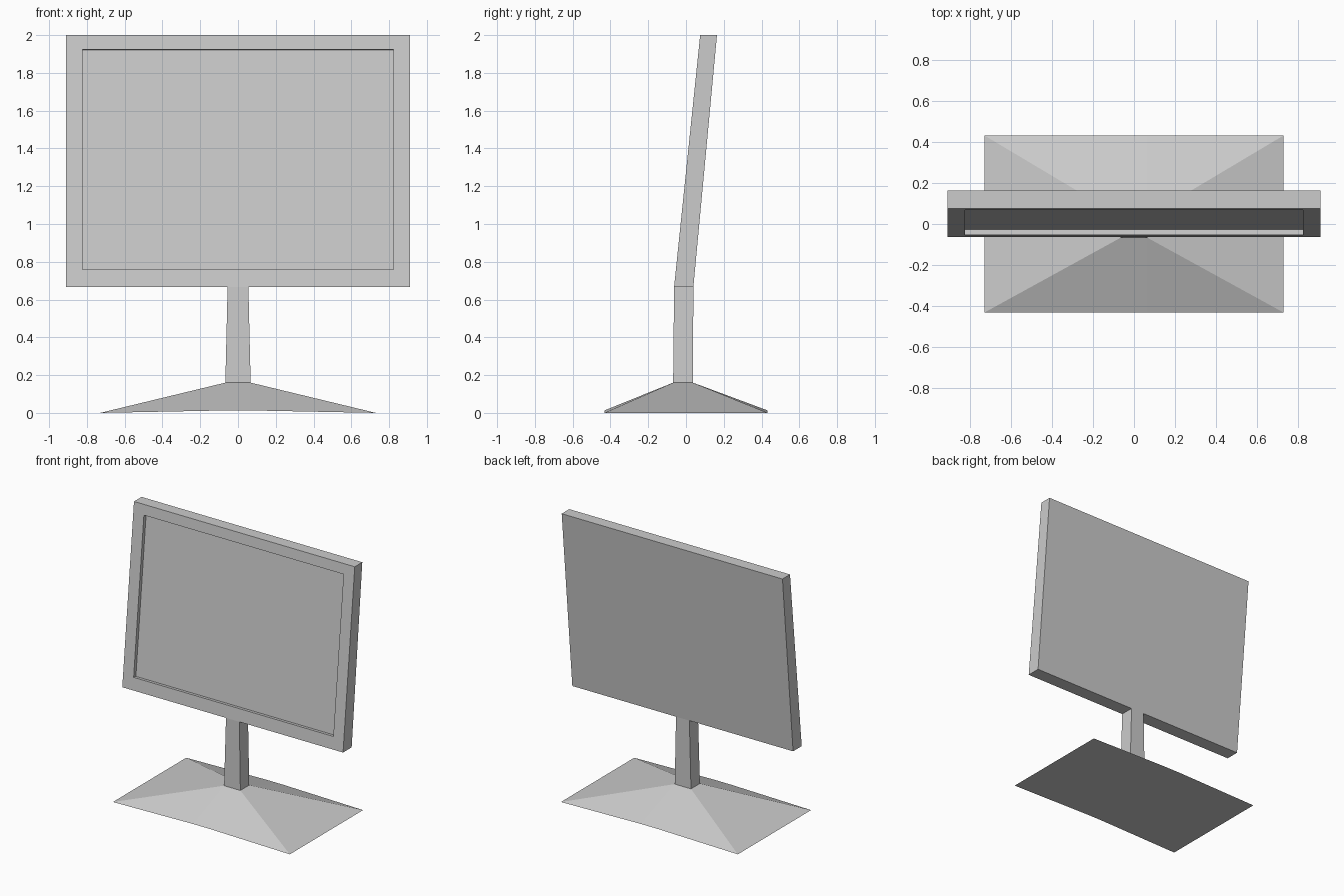
import bpy, bmesh
from mathutils import Vector

if "Cube" in bpy.data.objects:
    bpy.data.objects.remove(bpy.data.objects["Cube"])


def make_object(name, verts, faces):
    mesh = bpy.data.meshes.new(name)
    mesh.from_pydata(verts, [], faces)
    bm = bmesh.new()
    bm.from_mesh(mesh)
    bmesh.ops.recalc_face_normals(bm, faces=bm.faces)
    bm.to_mesh(mesh)
    bm.free()
    obj = bpy.data.objects.new(name, mesh)
    bpy.context.collection.objects.link(obj)
    return obj


def loft(name, rings):
    """Skin a stack of four-corner rings and cap both ends."""
    verts = [v for ring in rings for v in ring]
    last = 4 * (len(rings) - 1)
    faces = [(0, 1, 2, 3), tuple(range(last, last + 4))]
    for r in range(0, last, 4):
        for i in range(4):
            j = (i + 1) % 4
            faces.append((r + i, r + j, r + 4 + j, r + 4 + i))
    return make_object(name, verts, faces)


def upright_ring(w, y0, z0, y1, z1):
    return [Vector(p) for p in ((-w, y0, z0), (w, y0, z0), (w, y1, z1), (-w, y1, z1))]


def flat_ring(w, y0, y1, z):
    return [Vector(p) for p in ((-w, y0, z), (w, y0, z), (w, y1, z), (-w, y1, z))]


# Tilted display housing with recessed screen
BOTTOM, TOP = 0.667, 2.0
Y_BOTTOM, Y_TOP = -0.063, 0.075
slope = (Y_TOP - Y_BOTTOM) / (TOP - BOTTOM)


def front_y(z):
    return Y_BOTTOM + slope * (z - BOTTOM)


back = upright_ring(0.911, 0.039, BOTTOM, 0.164, TOP)
front = upright_ring(0.911, Y_BOTTOM, BOTTOM, Y_TOP, TOP)
bezel = upright_ring(0.824, front_y(0.76), 0.76, front_y(1.924), 1.924)
inward = Vector((0, 1, -slope)).normalized() * 0.027
screen = [v + inward for v in bezel]
loft("display", [back, front, bezel, screen])

# Tapered neck
loft("neck", [flat_ring(0.067, -0.068, 0.037, 0.16),
              flat_ring(0.055, -0.063, 0.039, BOTTOM)])

# Sloping base, its long edges slightly arched off the table
verts, faces = [], []
for y, y_top in ((-0.432, -0.068), (0.432, 0.037)):
    verts += [(-0.73, y, 0), (-0.067, y, 0.013), (0.067, y, 0.013), (0.73, y, 0),
              (-0.067, y_top, 0.16), (0.067, y_top, 0.16)]
for k in (0, 6):
    faces += [(k, k + 1, k + 4), (k + 1, k + 2, k + 5, k + 4), (k + 2, k + 3, k + 5)]
faces += [(i, i + 1, i + 7, i + 6) for i in range(3)]
faces += [(0, 4, 10, 6), (3, 5, 11, 9), (4, 5, 11, 10)]
make_object("base", verts, faces)
